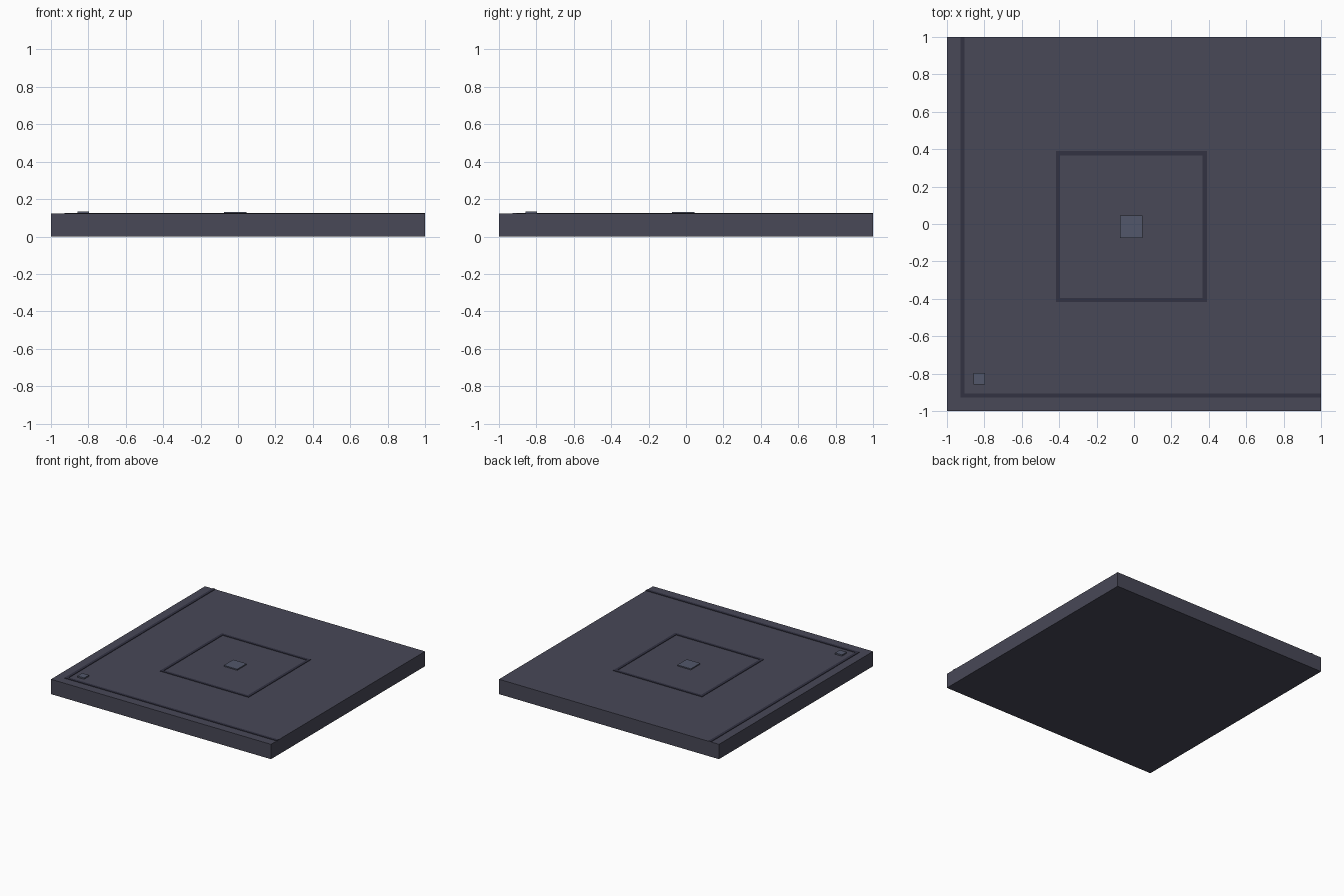
import bpy

if "Cube" in bpy.data.objects:
    bpy.data.objects.remove(bpy.data.objects["Cube"])


def material(name, rgb):
    m = bpy.data.materials.new(name)
    m.diffuse_color = (*rgb, 1)
    m.use_nodes = True
    m.node_tree.nodes["Principled BSDF"].inputs["Base Color"].default_value = m.diffuse_color
    return m


SLAB = material("slate", (0.065, 0.065, 0.095))
LINE = material("dark_line", (0.032, 0.032, 0.055))
STUD = material("blue_slate", (0.085, 0.095, 0.145))


def box(name, x, y, z, mat):
    """Box from (min, max) ranges on each axis."""
    bpy.ops.mesh.primitive_cube_add(size=1, location=[sum(r) / 2 for r in (x, y, z)])
    ob = bpy.context.object
    ob.name = name
    ob.scale = [r[1] - r[0] for r in (x, y, z)]
    bpy.ops.object.transform_apply(location=False, rotation=False, scale=True)
    ob.data.materials.append(mat)
    return ob


TOP = 0.122
W = 0.023               # width of the raised lines
LZ = (TOP - 0.01, TOP + 0.004)

# Floor tile
box("floor_slab", (-1, 1), (-1, 1), (0, TOP), SLAB)

# Border lines along the left and front edges, running out to the far edges
E = -0.928
box("border_line_left", (E, E + W), (E, 1), LZ, LINE)
box("border_line_front", (E + W, 1), (E, E + W), LZ, LINE)

# Central square outline
A, B = -0.418, 0.389
for name, y in (("front", A), ("back", B - W)):
    box("square_line_" + name, (A, B), (y, y + W), LZ, LINE)
for name, x in (("left", A), ("right", B - W)):
    box("square_line_" + name, (x, x + W), (A + W, B - W), LZ, LINE)

# Raised studs
for name, c, s, h in (("centre_stud", -0.015, 0.122, 0.009),
                      ("corner_stud", -0.828, 0.062, 0.011)):
    r = (c - s / 2, c + s / 2)
    box(name, r, r, (TOP - 0.01, TOP + h), STUD)
